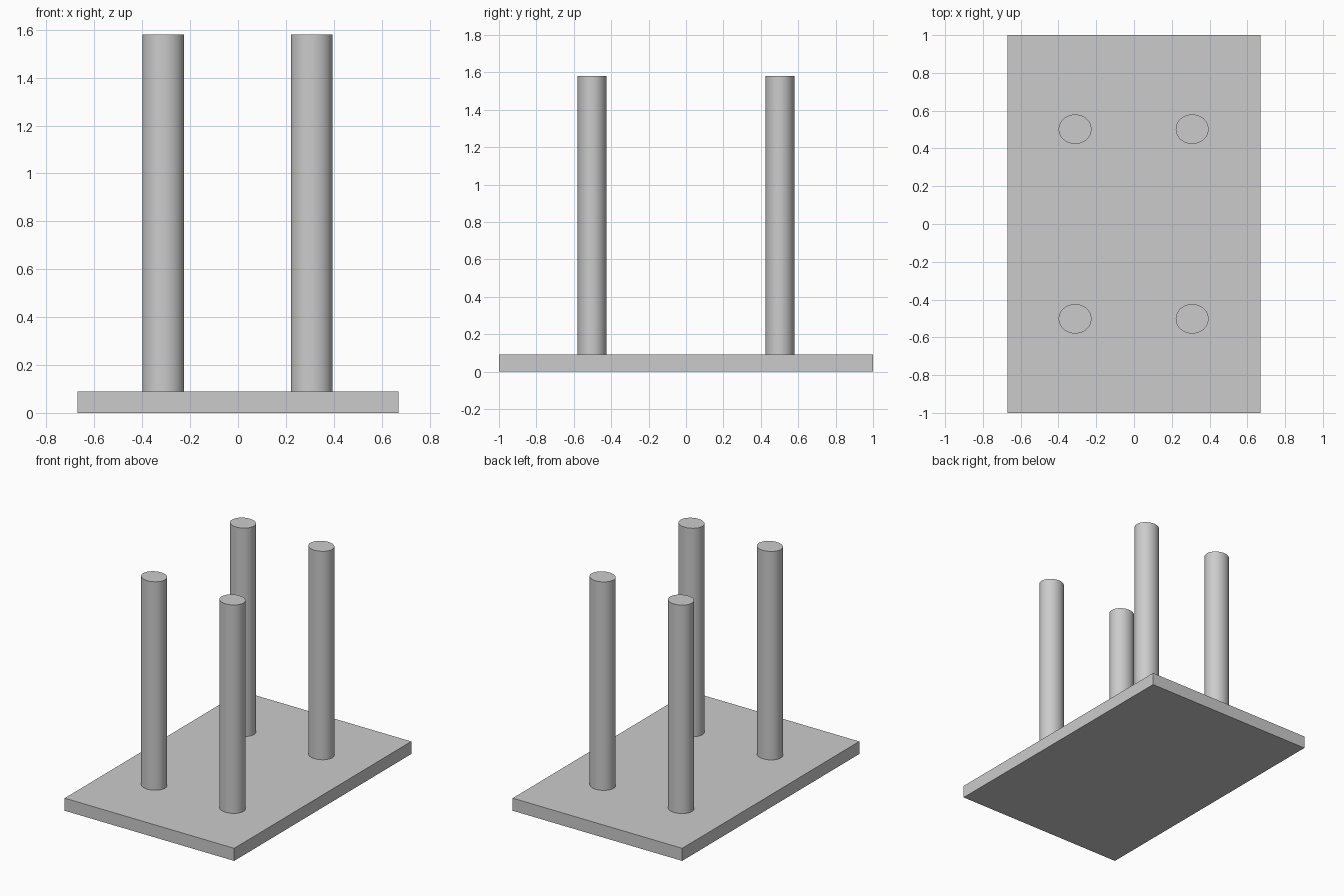
import bpy
import math

default = bpy.data.objects.get("Cube")
if default:
    bpy.data.objects.remove(default, do_unlink=True)

PLATE = (1.34, 2.0, 0.09)
TOP = 1.58
POST_SINK = 0.005

# Single grey finish
grey = bpy.data.materials.new("light_grey")
grey.use_nodes = True
colour = (0.6, 0.6, 0.6, 1)
grey.diffuse_color = colour
grey.node_tree.nodes["Principled BSDF"].inputs["Base Color"].default_value = colour


def finish(name, scale):
    obj = bpy.context.object
    obj.name = name
    obj.scale = scale
    bpy.ops.object.transform_apply(location=False, rotation=False, scale=True)
    obj.data.materials.append(grey)
    return obj


# Base plate
bpy.ops.mesh.primitive_cube_add(size=1, location=(0, 0, PLATE[2] / 2))
finish("base_plate", PLATE)

# Four upright posts, slightly oval in section
bottom = PLATE[2] - POST_SINK
for side, x in (("right", -0.312), ("left", 0.308)):
    for end, y in (("front", -0.502), ("back", 0.502)):
        bpy.ops.mesh.primitive_cylinder_add(
            vertices=48, radius=1, depth=TOP - bottom,
            location=(x, y, (TOP + bottom) / 2))
        finish(f"{end}_{side}_post", (0.087, 0.078, 1))
        bpy.ops.object.shade_smooth_by_angle(angle=math.radians(30))
